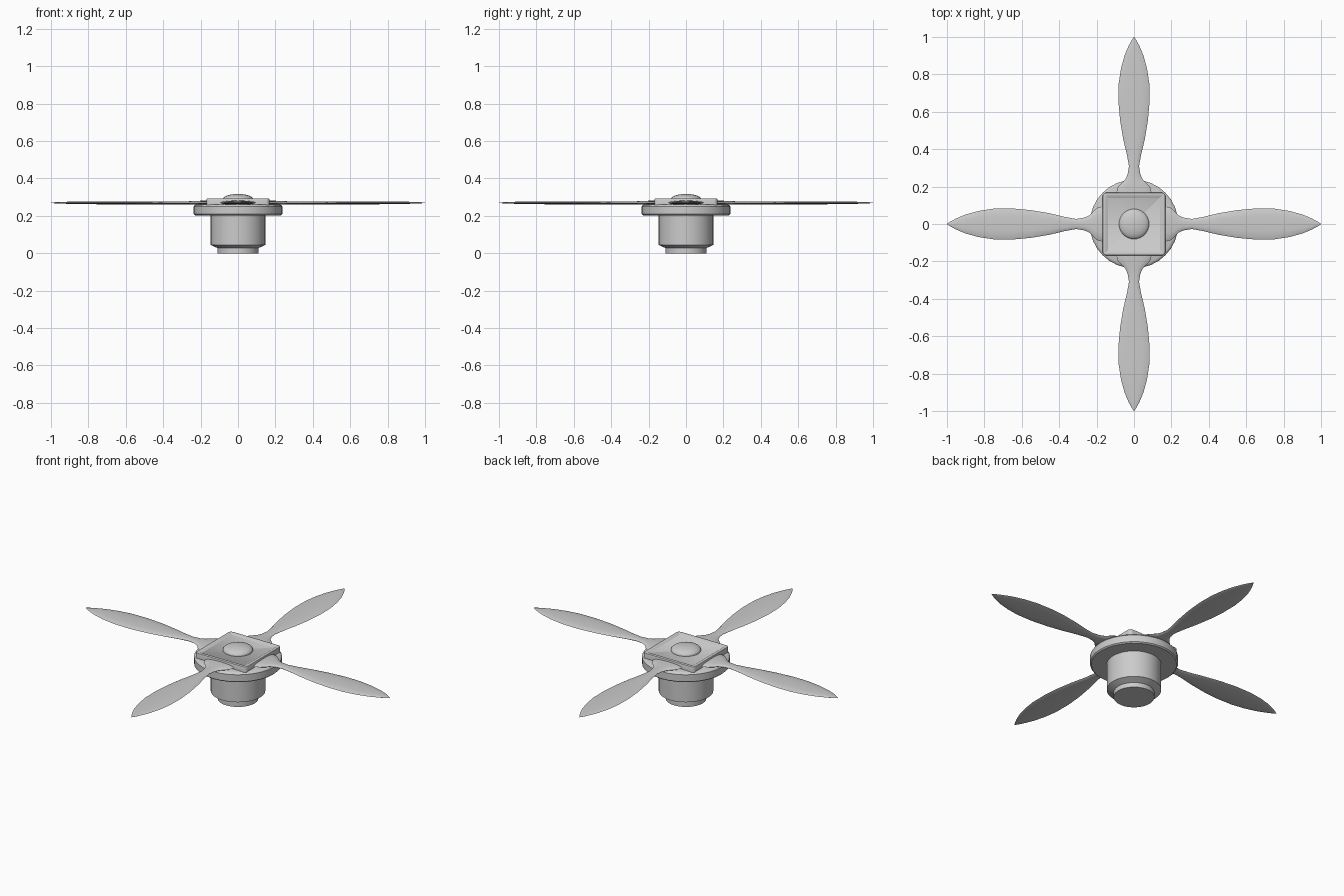
import bpy, bmesh, math
from mathutils import Matrix

if "Cube" in bpy.data.objects:
    bpy.data.objects.remove(bpy.data.objects["Cube"])


def finish(name, bm, angle=35):
    bmesh.ops.remove_doubles(bm, verts=bm.verts, dist=1e-5)
    bmesh.ops.recalc_face_normals(bm, faces=bm.faces)
    me = bpy.data.meshes.new(name)
    bm.to_mesh(me)
    bm.free()
    ob = bpy.data.objects.new(name, me)
    bpy.context.collection.objects.link(ob)
    bpy.ops.object.select_all(action='DESELECT')
    ob.select_set(True)
    bpy.context.view_layer.objects.active = ob
    bpy.ops.object.shade_smooth_by_angle(angle=math.radians(angle))
    return ob


def loft(bm, rings):
    # skin closed rings of points and cap both ends
    vs = [[bm.verts.new(p) for p in ring] for ring in rings]
    n = len(vs[0])
    for a, b in zip(vs, vs[1:]):
        for i in range(n):
            j = (i + 1) % n
            bm.faces.new((a[i], a[j], b[j], b[i]))
    bm.faces.new(vs[0])
    bm.faces.new(vs[-1])


def lathe(name, profile, n=32):
    bm = bmesh.new()
    loft(bm, [[(r * math.cos(2 * math.pi * i / n), r * math.sin(2 * math.pi * i / n), z)
               for i in range(n)] for r, z in profile])
    return finish(name, bm)


# motor body with narrower foot
lathe("motor_body", [(0.11, 0), (0.11, 0.028), (0.147, 0.045), (0.147, 0.21)])

# hub disc with softened rim
lathe("hub_disc", [(0.14, 0.203), (0.23, 0.203), (0.237, 0.209), (0.237, 0.25),
                   (0.232, 0.257), (0.222, 0.261), (0.14, 0.262)])

# square cover plate with recessed top
bm = bmesh.new()
bmesh.ops.create_cube(bm, size=1, matrix=Matrix.Translation((0, 0, 0.2755))
                      @ Matrix.Diagonal((0.336, 0.336, 0.035, 1)))
bmesh.ops.bevel(bm, geom=[e for e in bm.edges
                          if abs(e.verts[0].co.z - e.verts[1].co.z) > 0.01],
                offset=0.02, segments=3, profile=0.5, affect='EDGES')
top = max(bm.faces, key=lambda f: f.calc_center_median().z)
bmesh.ops.inset_region(bm, faces=[top], thickness=0.016)
bmesh.ops.inset_region(bm, faces=[top], thickness=0.012, depth=-0.007)
bmesh.ops.bevel(bm, geom=[e for e in bm.edges if all(
    v.co.z > 0.29 and max(abs(v.co.x), abs(v.co.y)) > 0.153 for v in e.verts)
    and len([f for f in e.link_faces if abs(f.normal.z) < 0.1]) == 1],
    offset=0.005, segments=2, profile=0.5, affect='EDGES')
finish("cover_plate", bm)

# domed cap nut
lathe("centre_dome", [(0.08, 0.28)] + [
    (0.08 * math.cos(t * math.pi / 16) + 0.0005, 0.29 + 0.027 * math.sin(t * math.pi / 16))
    for t in range(9)])

# four blades: distance out, half width, half thickness
BLADE = [(0.13, 0.095, 0.012), (0.175, 0.093, 0.012), (0.20, 0.085, 0.011),
         (0.22, 0.066, 0.010), (0.24, 0.046, 0.009), (0.265, 0.034, 0.008),
         (0.31, 0.027, 0.008), (0.37, 0.038, 0.008), (0.45, 0.057, 0.008),
         (0.55, 0.074, 0.008), (0.65, 0.083, 0.008), (0.75, 0.082, 0.008),
         (0.83, 0.070, 0.007), (0.90, 0.051, 0.006), (0.95, 0.030, 0.004),
         (0.98, 0.014, 0.003), (1.0, 0.001, 0.001)]
for k, side in enumerate(("right", "back", "left", "front")):
    bm = bmesh.new()
    loft(bm, [[(x, w * math.cos(math.pi * i / 6), 0.27 + h * math.sin(math.pi * i / 6))
               for i in range(12)] for x, w, h in BLADE])
    bmesh.ops.rotate(bm, verts=bm.verts, matrix=Matrix.Rotation(k * math.pi / 2, 3, 'Z'))
    finish("blade_" + side, bm, 50)
